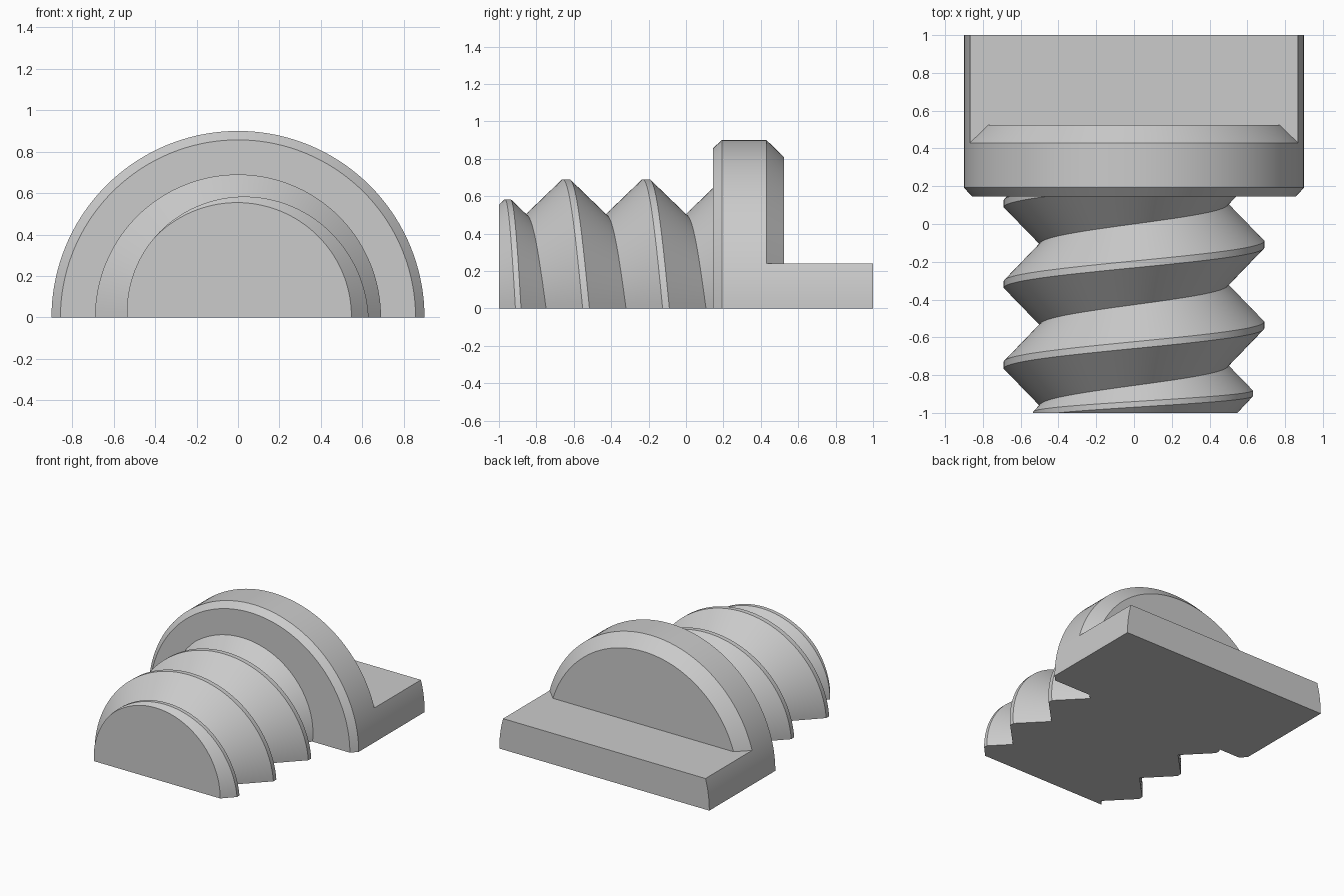
import bpy, bmesh, math

if "Cube" in bpy.data.objects:
    bpy.data.objects.remove(bpy.data.objects["Cube"])

SEG = 72
PITCH = 0.4275
ROOT, CREST, FLAT = 0.50, 0.69, 0.036

steel = bpy.data.materials.new("light_grey")
steel.diffuse_color = (0.6, 0.6, 0.6, 1)
steel.use_nodes = True
steel.node_tree.nodes["Principled BSDF"].inputs["Base Color"].default_value = steel.diffuse_color


def half_solid(name, outline, cuts=(), open_planes=()):
    """Sweep outline(angle) -> [(y, r)] half a turn about the y axis.
    cuts: (axis, position, side removed); open_planes: (axis, position) hidden joints."""
    bm = bmesh.new()
    cols = []
    for i in range(SEG + 1):
        a = math.pi * i / SEG
        cols.append([bm.verts.new((r * math.cos(a), y, r * math.sin(a) if 0 < i < SEG else 0))
                     for y, r in outline(a)])
    # curved skin, plus the flat underside joining last column to first
    for c, d in zip(cols, cols[1:] + cols[:1]):
        for j in range(len(c) - 1):
            bm.faces.new((c[j], c[j + 1], d[j + 1], d[j]))
    bmesh.ops.holes_fill(bm, edges=bm.edges[:], sides=0)
    # trim and close again
    for axis, pos, side in cuts:
        co, no = [0, 0, 0], [0, 0, 0]
        co[axis], no[axis] = pos, 1
        bmesh.ops.bisect_plane(bm, geom=bm.verts[:] + bm.edges[:] + bm.faces[:], dist=1e-5,
                               plane_co=co, plane_no=no,
                               clear_outer=side > 0, clear_inner=side < 0)
        bmesh.ops.holes_fill(bm, edges=[e for e in bm.edges if e.is_boundary], sides=0)
    bmesh.ops.recalc_face_normals(bm, faces=bm.faces[:])
    # remove faces buried in the joints
    hidden = [f for f in bm.faces
              if any(all(abs(v.co[ax] - p) < 1e-4 for v in f.verts) for ax, p in open_planes)]
    bmesh.ops.delete(bm, geom=hidden, context='FACES')
    mesh = bpy.data.meshes.new(name)
    bm.to_mesh(mesh)
    bm.free()
    mesh.materials.append(steel)
    ob = bpy.data.objects.new(name, mesh)
    bpy.context.collection.objects.link(ob)
    bpy.context.view_layer.objects.active = ob
    ob.select_set(True)
    bpy.ops.object.shade_smooth_by_angle(angle=math.radians(30))
    ob.select_set(False)


def thread(a):
    """Helical thread outline; the first ridge fades out toward the tip."""
    y0 = -0.855 + PITCH * (math.pi / 2 - a) / (2 * math.pi)
    c = 0.63 - 0.095 * a / math.pi
    rear = y0 - (c - ROOT) * 1.03
    pts = [(rear - 0.03 - 0.25, c - 0.235), (rear - 0.03, c), (rear, c), (y0, ROOT)]
    for k in range(3):
        mid = y0 + PITCH * (k + 0.5)
        pts += [(mid - FLAT / 2, CREST), (mid + FLAT / 2, CREST), (y0 + PITCH * (k + 1), ROOT)]
    return pts


# threaded shaft
half_solid("threaded_shaft", thread, cuts=[(1, -1, -1), (1, 0.145, 1)], open_planes=[(1, 0.145)])
# collar with bevelled front rim
half_solid("collar", lambda a: [(0.145, 0.857), (0.192, 0.9), (0.43, 0.9)],
           open_planes=[(1, 0.43)])
# bevelled rear of the collar, above the tang
half_solid("collar_rear_bevel", lambda a: [(0.43, 0.9), (0.523, 0.81)],
           cuts=[(2, 0.24, -1)], open_planes=[(1, 0.43), (2, 0.24)])
# flat tang
half_solid("flat_tang", lambda a: [(0.43, 0.9), (1, 0.9)],
           cuts=[(2, 0.24, 1)], open_planes=[(1, 0.43)])
